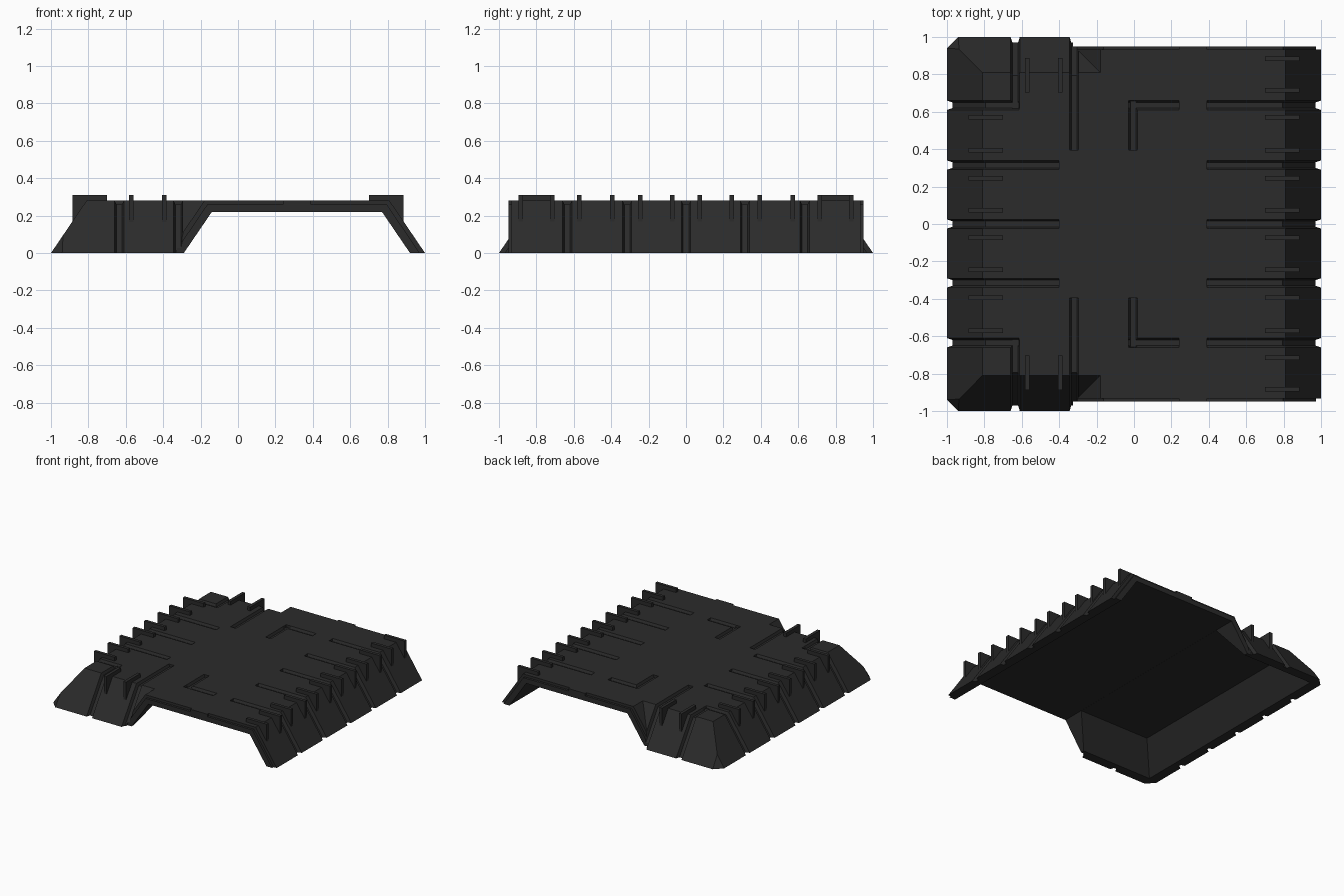
import bpy, bmesh
from mathutils import Vector

if "Cube" in bpy.data.objects:
    bpy.data.objects.remove(bpy.data.objects["Cube"])

H, K = 0.28, 0.19 / 0.28          # roof height, wall slope (run per rise)
mat = bpy.data.materials.new("dark_grey")
mat.diffuse_color = (0.024, 0.024, 0.024, 1)
mat.use_nodes = True
mat.node_tree.nodes["Principled BSDF"].inputs["Base Color"].default_value = mat.diffuse_color


def make(name, bm):
    bmesh.ops.recalc_face_normals(bm, faces=bm.faces)
    me = bpy.data.meshes.new(name)
    bm.to_mesh(me)
    bm.free()
    me.materials.append(mat)
    ob = bpy.data.objects.new(name, me)
    bpy.context.collection.objects.link(ob)
    return ob


def loft(loops, bm=None):
    """Closed solid skinned through loops with equal point counts."""
    bm = bm or bmesh.new()
    rings = [[bm.verts.new(p) for p in loop] for loop in loops]
    n = len(rings[0])
    for a, b in zip(rings, rings[1:]):
        for i in range(n):
            bm.faces.new((a[i], a[(i + 1) % n], b[(i + 1) % n], b[i]))
    bm.faces.new(rings[0])
    bm.faces.new(rings[-1])
    return bm


def rect(x0, x1, y, z):
    return [(x0, -y, z), (x1, -y, z), (x1, y, z), (x0, y, z)]


def prism(profile, y0, y1):
    return loft([[(x, y, z) for x, z in profile] for y in (y0, y1)])


def combine(target, tool, op):
    m = target.modifiers.new("bool", 'BOOLEAN')
    m.operation, m.solver, m.object = op, 'EXACT', tool
    bpy.context.view_layer.objects.active = target
    bpy.ops.object.modifier_apply(modifier=m.name)
    bpy.data.objects.remove(tool)


# Left block with sloped left, front and back walls and clipped corners
bm = loft([rect(-1, -0.29, 1, 0), rect(-0.81, -0.10, 0.81, H)])
for s in (-1, 1):
    a, b, c = Vector((-1, s * .94, 0)), Vector((-.94, s, 0)), Vector((-.93, s * .93, .11))
    nrm = (b - a).cross(c - a)
    if nrm.x > 0:
        nrm = -nrm
    bmesh.ops.bisect_plane(bm, geom=bm.verts[:] + bm.edges[:] + bm.faces[:],
                           plane_co=a, plane_no=nrm, clear_outer=True)
    bmesh.ops.holes_fill(bm, edges=[e for e in bm.edges if e.is_boundary])
shell = make("armour_roof_shell", bm)

# Trim the block ends beside the openings back to the arch
for s in (-1, 1):
    trim = [(-.325, -.1), (.1, -.1), (.1, .4), (-.325, .4)]
    combine(shell, make("end_trim", prism(trim, s * .9495, s * 1.1)), 'DIFFERENCE')

# Arch running front to back, then hollow both out from below
combine(shell, make("arch", prism([(-.37, 0), (-.18, H), (.81, H), (1, 0)], -.95, .95)), 'UNION')
combine(shell, make("arch_hollow", prism(
    [(-.324, -.05), (-.14, .22), (.77, .22), (.954, -.05)], -1.2, 1.2)), 'DIFFERENCE')
combine(shell, make("left_hollow", loft(
    [rect(-.954, .3, .954, -.05), rect(-.77, .3, .77, .2195)])), 'DIFFERENCE')


def groove_profile(u0, u1, d, dz):
    """Cut profile: flat from u0 to u1, or over the sloped wall if u1 is None."""
    z = H - dz
    if u1 is not None:
        return [(u0, .36), (u0, z), (u1, z), (u1, .36)]
    return [(u0, .36), (u0, z), (1 - d - K * z, z), (1 - d + K * .05, -.05),
            (1.2, -.05), (1.2, .36)]


def groove(axis, sign, v, u0, u1=None):
    """Tapered panel groove along an axis, centred on v."""
    e = .0007 if axis == 'y' else 0      # keeps crossing cuts from being coplanar
    wide = groove_profile(u0, u1, -.004 - e, -.004 - e)
    deep = groove_profile(u0, u1, .03 + e, .02 + e)
    loops = []
    for prof, dv in ((wide, -.026), (deep, -.015), (deep, .015), (wide, .026)):
        loops.append([(sign * u, v + dv, z) if axis == 'x' else (v + dv, sign * u, z)
                      for u, z in prof])
    combine(shell, make("groove_cutter", loft(loops)), 'DIFFERENCE')


# Panel grooves over the front and back walls
for s in (-1, 1):
    groove('y', s, -.635, .6163)
    groove('y', s, -.32, .395)
    groove('y', s, -.005, .395, .6587)
# Grooves across the side walls and the corner marks on the roof
for v in (-.635, -.315, 0, .315, .635):
    groove('x', 1, v, .39)
    groove('x', -1, v, .6137 if abs(v) > .6 else .40)
for s in (-1, 1):
    groove('x', 1, s * .635, -.0283, .24)

# Stepped rims on the arch ends
rim_left = [(-.30, .36), (-.30, .06), (-.164, .26), (.24, .26), (.24, .36)]
rim_right = groove_profile(.39, None, .028, .02)
for s in (-1, 1):
    for rim in (rim_left, rim_right):
        combine(shell, make("rim_cutter", prism(rim, s * .932, s * .953)), 'DIFFERENCE')

# Upright fins along the roof edges
fins = bmesh.new()
FIN = [(.70, .31), (.70, .25), (.80, .25), (.885, .165), (.885, .31)]
T = .0125


def fin(axis, sign, v):
    shift = 0 if axis == 'x' else .003
    loft([[(sign * u, v + t, z) if axis == 'x' else (v + t, sign * (u + shift), z)
           for u, z in FIN] for t in (-T, T)], fins)


for s in (-1, 1):
    for y in (.073, .245, .395, .57, .715, .883):
        fin('x', 1, s * y)
        if y < .6:
            fin('x', -1, s * y)
    for x in (-.57, -.395):
        fin('y', s, x)
make("roof_fins", fins)
